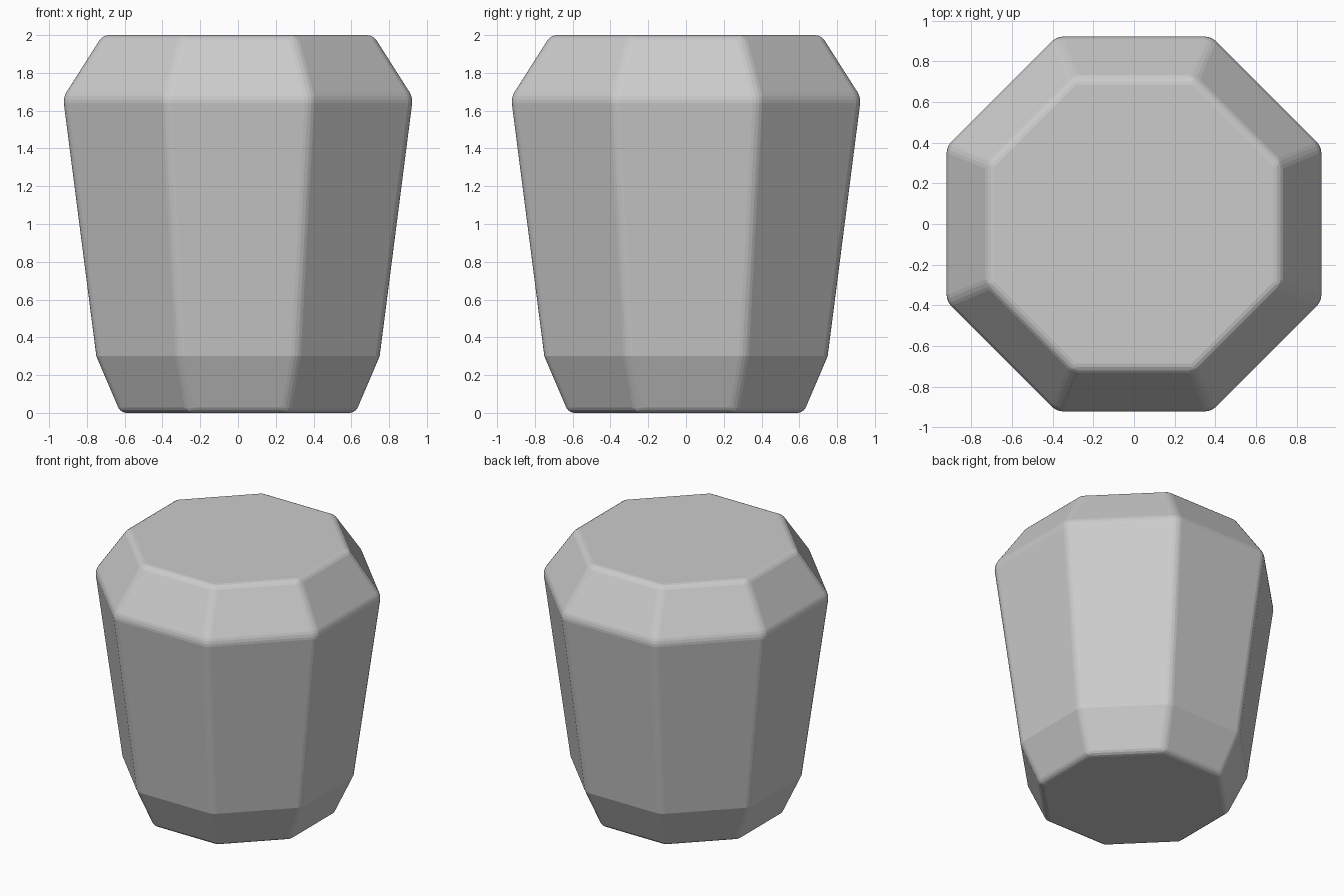
import bpy
import bmesh
from math import cos, sin, pi

cube = bpy.data.objects.get("Cube")
if cube:
    bpy.data.objects.remove(cube, do_unlink=True)

# Plain grey material
GREY = (0.6, 0.6, 0.6, 1.0)
mat = bpy.data.materials.new("plain grey")
mat.use_nodes = True
mat.diffuse_color = GREY
mat.node_tree.nodes["Principled BSDF"].inputs["Base Color"].default_value = GREY

# Octagonal body: (distance from axis to flat side, height)
SIDES = 8
PROFILE = [(0.622, 0.0), (0.75, 0.3), (0.926, 1.67), (0.716, 2.0)]

bm = bmesh.new()
rings = []
for apothem, z in PROFILE:
    radius = apothem / cos(pi / SIDES)
    angles = [(i + 0.5) * 2 * pi / SIDES for i in range(SIDES)]
    rings.append([bm.verts.new((radius * cos(a), radius * sin(a), z)) for a in angles])

for low, high in zip(rings, rings[1:]):
    for i in range(SIDES):
        j = (i + 1) % SIDES
        bm.faces.new((low[i], low[j], high[j], high[i]))
bm.faces.new(rings[0][::-1])
bm.faces.new(rings[-1])

mesh = bpy.data.meshes.new("faceted_body")
bm.to_mesh(mesh)
bm.free()
mesh.materials.append(mat)
body = bpy.data.objects.new("faceted_body", mesh)
bpy.context.collection.objects.link(body)

# Softened edges; the shallow lower ring stays crisp
bevel = body.modifiers.new("soft_edges", "BEVEL")
bevel.width = 0.03
bevel.segments = 3
bevel.limit_method = "ANGLE"
bevel.angle_limit = pi / 6
